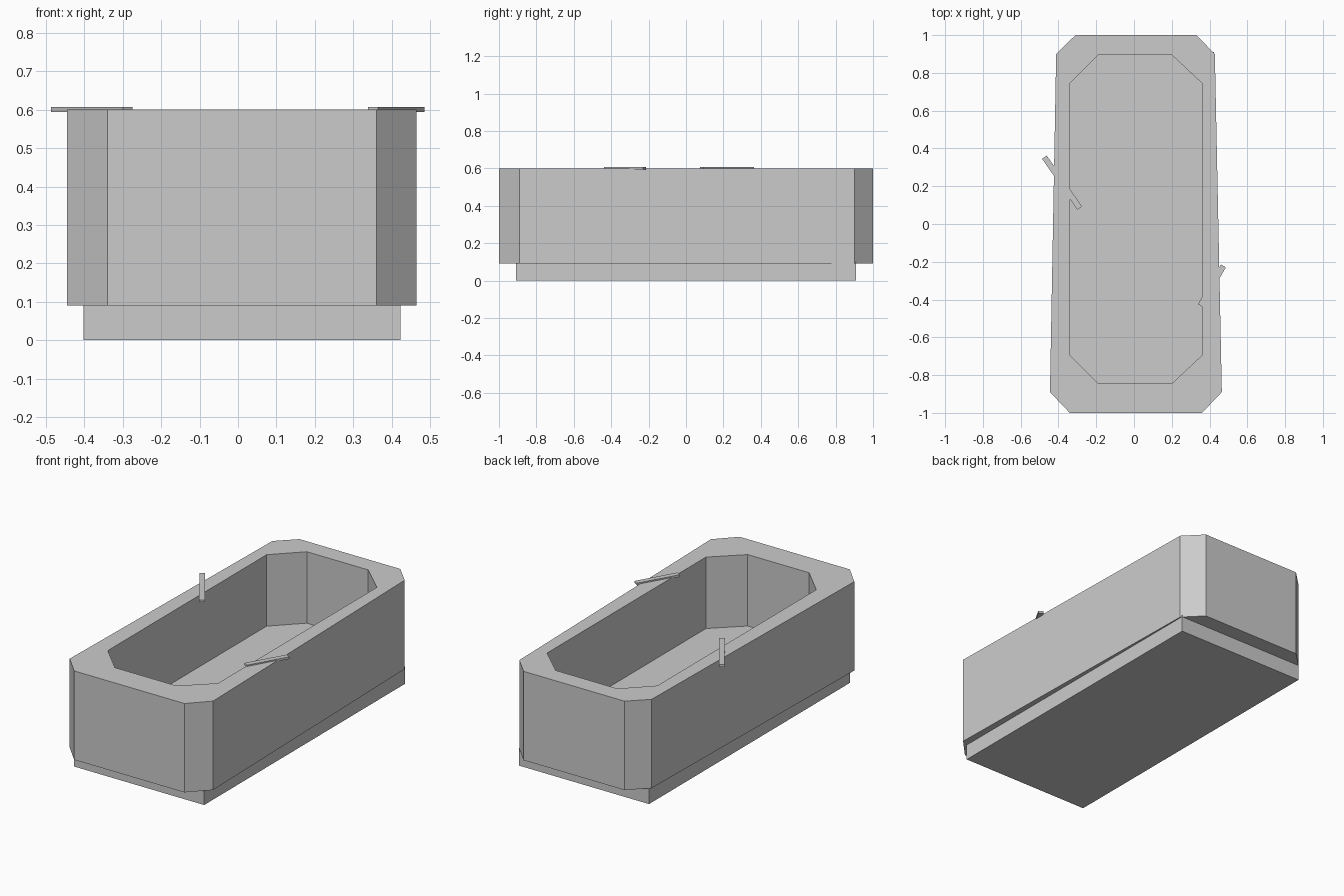
import bpy, bmesh, math
from mathutils import Matrix

cube = bpy.data.objects.get("Cube")
if cube:
    bpy.data.objects.remove(cube, do_unlink=True)

grey = bpy.data.materials.new("light grey")
grey.use_nodes = True
colour = (0.6, 0.6, 0.6, 1)
grey.diffuse_color = colour
grey.node_tree.nodes["Principled BSDF"].inputs["Base Color"].default_value = colour


def finish(name, bm):
    bmesh.ops.recalc_face_normals(bm, faces=bm.faces)
    mesh = bpy.data.meshes.new(name)
    bm.to_mesh(mesh)
    bm.free()
    mesh.materials.append(grey)
    obj = bpy.data.objects.new(name, mesh)
    bpy.context.collection.objects.link(obj)
    return obj


def box(name, centre, size, angle=0):
    bm = bmesh.new()
    matrix = (Matrix.Translation(centre) @ Matrix.Rotation(math.radians(angle), 4, "Z")
              @ Matrix.Diagonal((*size, 1)))
    bmesh.ops.create_cube(bm, size=1, matrix=matrix)
    return finish(name, bm)


# Tub shell: chamfered outline up the outside, over the rim and down to the floor
outer = [(-0.34, -1), (0.36, -1), (0.465, -0.89), (0.428, 0.9),
         (0.33, 1), (-0.31, 1), (-0.412, 0.9), (-0.445, -0.89)]
inner = [(-0.19, -0.845), (0.2, -0.845), (0.36, -0.695), (0.36, 0.745),
         (0.2, 0.895), (-0.19, 0.895), (-0.34, 0.745), (-0.34, -0.695)]
bm = bmesh.new()
rings = [[bm.verts.new((x, y, z)) for x, y in outline]
         for outline, z in ((outer, 0.09), (outer, 0.6), (inner, 0.6), (inner, 0.19))]
for low, high in zip(rings, rings[1:]):
    for i in range(len(low)):
        j = (i + 1) % len(low)
        bm.faces.new((low[i], low[j], high[j], high[i]))
bm.faces.new(rings[0])
bm.faces.new(rings[-1])
finish("tub_shell", bm)

# Plinth under the tub
box("plinth", (0.01, 0, 0.05), (0.825, 1.82, 0.1))

# Drain plate on the tub floor
bm = bmesh.new()
bmesh.ops.create_cone(bm, cap_ends=True, segments=10, radius1=0.052, radius2=0.052,
                      depth=0.008, matrix=Matrix.Translation((0.005, -0.715, 0.192)))
finish("drain", bm)

# Loose bars lying across the rim
box("right_rim_bar", (-0.381, 0.219, 0.601), (0.328, 0.03, 0.013), 124.7)
box("left_rim_bar", (0.4125, -0.327, 0.601), (0.243, 0.03, 0.013), 60)
